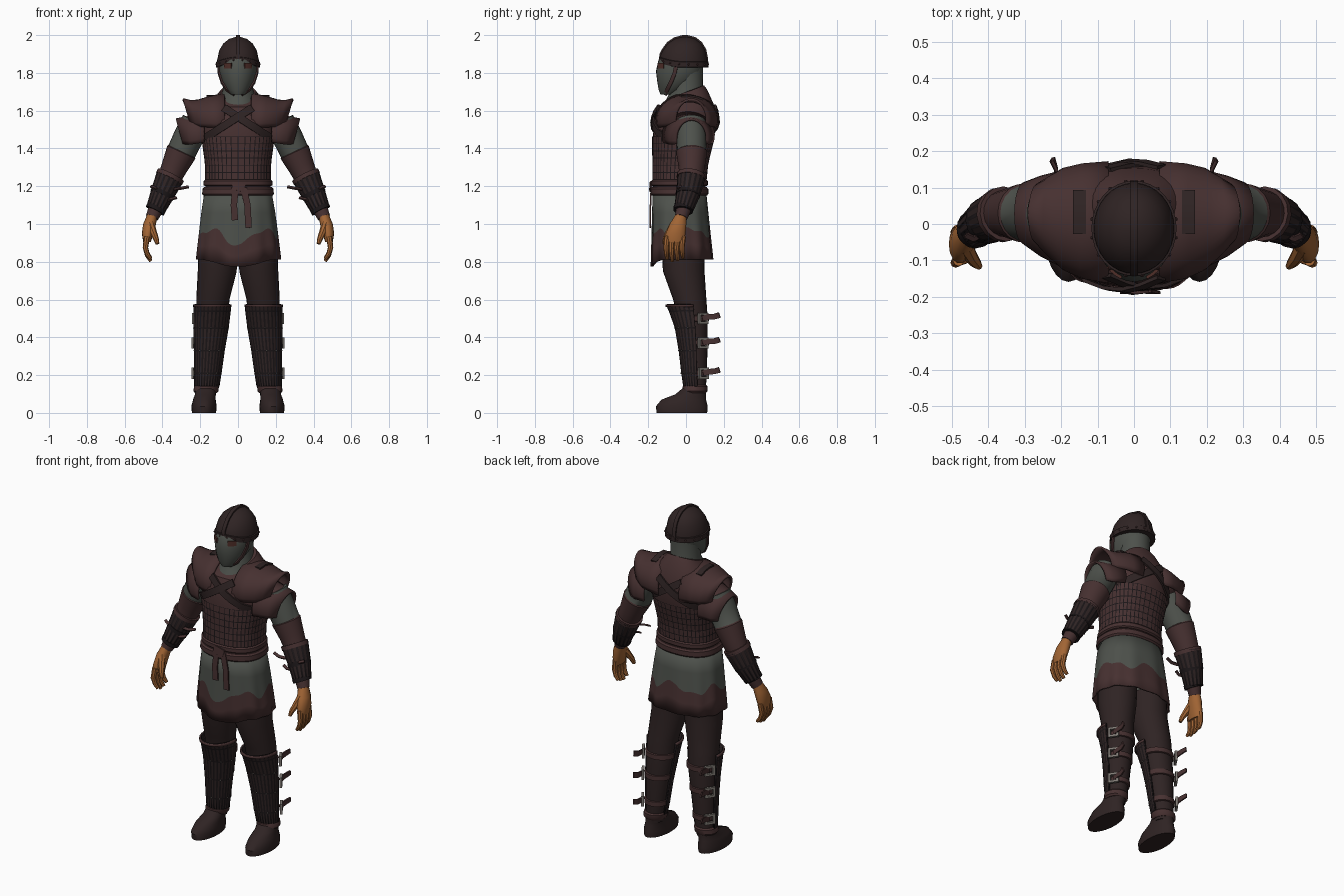
import bpy, bmesh
from math import sin, cos, pi, radians, copysign
from mathutils import Vector

cube = bpy.data.objects.get("Cube")
if cube:
    bpy.data.objects.remove(cube, do_unlink=True)


def colour(name, r, g, b):
    m = bpy.data.materials.new(name)
    m.use_nodes = True
    m.diffuse_color = (r, g, b, 1)
    m.node_tree.nodes["Principled BSDF"].inputs["Base Color"].default_value = (r, g, b, 1)
    return m


LEATHER = colour("maroon leather", .062, .03, .03)
DARK = colour("dark brown leather", .028, .017, .017)
BLACK = colour("black lacing", .011, .008, .009)
CLOTH = colour("grey green cloth", .075, .082, .071)
SKIN = colour("tan skin", .36, .13, .035)
STEEL = colour("dull steel", .22, .2, .18)
RUST = colour("rust red", .08, .028, .022)
parts = []


def finish(name, bm, mats, thick=0):
    mesh = bpy.data.meshes.new(name)
    bm.to_mesh(mesh)
    bm.free()
    for m in mats:
        mesh.materials.append(m)
    ob = bpy.data.objects.new(name, mesh)
    bpy.context.collection.objects.link(ob)
    if thick:
        mod = ob.modifiers.new("thickness", "SOLIDIFY")
        mod.thickness, mod.offset = thick, 0
    parts.append(ob)


def surface(name, f, nu, nv, mats, closed=True, caps=True, pick=None, inset=0, thick=0):
    """Grid surface from f(i, j); inset gives every plate a border in the second colour."""
    bm = bmesh.new()
    vs = [[bm.verts.new(f(i, j)) for i in range(nu)] for j in range(nv)]
    for j in range(nv - 1):
        for i in range(nu if closed else nu - 1):
            k = (i + 1) % nu
            face = bm.faces.new((vs[j][i], vs[j][k], vs[j + 1][k], vs[j + 1][i]))
            face.material_index = pick(j) if pick else 0
    if caps:
        for row, j in ((vs[0], 0), (vs[-1], nv - 2)):
            bm.faces.new(row).material_index = pick(j) if pick else 0
    bmesh.ops.recalc_face_normals(bm, faces=bm.faces[:])
    bm.normal_update()
    if inset:
        rim = bmesh.ops.inset_individual(bm, faces=bm.faces[:], thickness=inset, use_even_offset=True)
        for face in rim["faces"]:
            face.material_index = 1
    finish(name, bm, mats, thick)


def power(v, p):
    return copysign(abs(v) ** p, v)


def rings(name, rows, n, mats, s=1, p=1, lift=None, **kw):
    """Loft of level ellipses (z, cx, cy, rx, ry); lift(a, j) shifts heights."""
    def f(i, j):
        z, cx, cy, rx, ry = rows[j]
        a = 2 * pi * i / n
        return Vector((s * (cx + rx * power(cos(a), p)), cy + ry * power(sin(a), p),
                       z + (lift(a, j) if lift else 0)))
    surface(name, f, n, len(rows), mats, **kw)


def tube(name, pts, n, mats, s=1, grow=0, **kw):
    """Round limb through (x, y, z, radius) points."""
    def f(i, j):
        p = Vector(pts[j][:3])
        t = (Vector(pts[min(j + 1, len(pts) - 1)][:3]) - Vector(pts[max(j - 1, 0)][:3])).normalized()
        u = t.cross(Vector((0, 1, 0))).normalized()
        a = 2 * pi * i / n
        q = p + (u * cos(a) + t.cross(u) * sin(a)) * (pts[j][3] + grow)
        return Vector((s * q.x, q.y, q.z))
    surface(name, f, n, len(pts), mats, **kw)


def ribbon(name, pts, width, thick, mat, centre, s=1):
    """Flat strap along points, facing away from the centre."""
    pts = [Vector(p) for p in pts]
    def f(i, j):
        t = (pts[min(j + 1, len(pts) - 1)] - pts[max(j - 1, 0)]).normalized()
        n = pts[j] - Vector(centre)
        n = (n - t * n.dot(t)).normalized()
        w = t.cross(n)
        q = pts[j] + w * width / 2 * (1, 1, -1, -1)[i] + n * thick / 2 * (1, -1, -1, 1)[i]
        return Vector((s * q.x, q.y, q.z))
    surface(name, f, 4, len(pts), [mat])


def rivets(name, points, r, mat):
    bm = bmesh.new()
    for p in points:
        for v in bmesh.ops.create_icosphere(bm, subdivisions=1, radius=r)["verts"]:
            v.co += Vector(p)
    finish(name, bm, [mat])


def at(rows, z):
    """Ellipse row interpolated at a height (rows run upward)."""
    for a, b in zip(rows, rows[1:]):
        if z <= b[0]:
            break
    t = min(1, max(0, (z - a[0]) / (b[0] - a[0])))
    return [z] + [p + (q - p) * t for p, q in zip(a[1:], b[1:])]


def grown(row, d):
    return [*row[:3], row[3] + d, row[4] + d]


# torso: leather jerkin with a laced plate girdle
P = .85
TORSO = [(1.14, 0, -.035, .178, .14), (1.22, 0, -.035, .17, .138), (1.32, 0, -.03, .17, .143),
         (1.45, 0, -.015, .188, .16), (1.55, 0, -.005, .2, .165), (1.62, 0, .005, .17, .148),
         (1.675, 0, .005, .115, .108), (1.7, 0, .005, .095, .09)]
rings("jerkin", TORSO, 40, [LEATHER], p=P, lift=lambda a, j: .035 * sin(a) * (j > 5))
rings("laced_girdle", [grown(at(TORSO, 1.235 + .038 * k), .005) for k in range(7)], 44,
      [LEATHER, BLACK], p=P, inset=.0025, caps=False)


def torso_point(x, z, side, off):
    _, _, cy, rx, ry = at(TORSO, z)
    return (x, cy + side * (off + ry * (1 - min(1, abs(x / rx)) ** (2 / P)) ** (P / 2)), z)


for side, word in ((-1, "front"), (1, "back")):
    for s in (-1, 1):
        line = [(-.175 + .05 * k, 1.455 + .032 * k) for k in range(6)]
        ribbon(f"{word}_cross_strap", [torso_point(x, z, side, .01 + .003 * s) for x, z in line],
               .04, .01, DARK, (0, 0, 1.54), s)

# belts with knot and hanging ends
for name, lo, hi, d in (("upper_belt", 1.2, 1.235, .012), ("lower_belt", 1.15, 1.195, .014)):
    rings(name, [grown(at(TORSO, lo + (hi - lo) * t), e) for t, e in
                 ((0, d - .008), (.2, d), (.8, d), (1, d - .008))], 40, [LEATHER], p=P)
ribbon("belt_knot", [(-.03, -.182, 1.205), (0, -.188, 1.2), (.035, -.184, 1.19)], .045, .012, LEATHER, (0, 0, 1.19))
for x, low in ((-.022, 1.02), (.05, .98)):
    ribbon("belt_end", [(x * .6, -.184, 1.19), (x, -.188, 1.1), (x + .006, -.189, low)], .034, .008,
           LEATHER, (x, 0, 1.1))


# tunic skirt with wavy dyed hem
def skirt(i, j):
    a = 2 * pi * i / 88
    border = .958 + .022 * sin(5 * a) + .014 * sin(9 * a + 1) - .04 * max(0, -sin(a)) ** 8
    hem = .812 - .038 * max(0, -sin(a)) ** 6
    z = (1.17, 1.06, border, (border + hem) / 2, hem)[j]
    t = (1.17 - z) / .37
    r = 1 + .025 * t * cos(11 * a)
    return Vector(((.174 + .047 * t ** .8) * r * power(cos(a), P),
                   -.035 + .015 * t + (.138 + .022 * t) * r * power(sin(a), P), z))


surface("tunic_skirt", skirt, 88, 5, [CLOTH, LEATHER], caps=False, pick=lambda j: int(j > 1), thick=.008)

# head, neck and cloth hood
HEAD = [(1.685, 0, -.095, .035, .04), (1.71, 0, -.075, .062, .07), (1.76, 0, -.045, .088, .108),
        (1.81, 0, -.035, .1, .124), (1.87, 0, -.025, .1, .12), (1.92, 0, -.01, .08, .1)]
rings("hooded_head", HEAD, 28, [CLOTH])
rings("neck_cloth", [(1.58, 0, -.01, .11, .14), (1.655, 0, -.002, .1, .105), (1.71, 0, .005, .08, .084),
                     (1.83, 0, .005, .084, .085)], 28, [CLOTH])

# helmet: dome, rim, ridge, rivets, chin straps
def brow(a, j=0):
    return .024 * max(0, -sin(a)) ** 2 * (j < 2)


DOME = [(1.835, 0, -.012, .112, .126), (1.87, 0, -.012, .11, .124), (1.92, 0, -.01, .099, .112),
        (1.955, 0, -.008, .078, .089), (1.98, 0, -.005, .047, .055), (1.991, 0, -.005, .01, .012)]
rings("helmet_dome", DOME, 32, [DARK], lift=brow)
rings("helmet_rim", [(z, 0, -.012, .112 + d, .126 + d) for z, d in
                     ((1.828, -.004), (1.83, .005), (1.858, .005), (1.86, 0))], 32, [DARK],
      lift=lambda a, j: brow(a))
ridge = [(0, r[2] - r[4], r[0] + .004 + brow(-pi / 2, j)) for j, r in enumerate(DOME)]
ridge += [(0, r[2] + r[4], r[0] + .004) for r in reversed(DOME)]
ribbon("helmet_ridge", ridge, .022, .01, DARK, (0, -.01, 1.8))
angles = [2 * pi * (k + .5) / 16 for k in range(16)]
rivets("rim_rivets", [(.117 * cos(a), -.012 + .131 * sin(a), 1.845 + brow(a)) for a in angles],
       .006, LEATHER)
for s in (-1, 1):
    eye = [(.1 * cos(a), -.03 + .125 * sin(a), 1.838) for a in map(radians, (-70, -61, -52, -44))]
    ribbon("eye_opening", eye, .028, .008, RUST, (0, -.03, 1.838), s)
    ribbon("chin_strap", [(.104, -.05, 1.85), (.102, -.06, 1.8), (.086, -.08, 1.75), (.06, -.1, 1.71),
                          (.02, -.11, 1.685)], .02, .008, LEATHER, (0, -.05, 1.78), s)

# shoulder guards: rows (x, cy, cz, ry, rz) of overlapping arched plates
GUARDS = [[(.18, .012, 1.47, .135, .12), (.27, .022, 1.455, .105, .11), (.328, .03, 1.455, .08, .098)],
          [(.07, .005, 1.55, .162, .138), (.15, .008, 1.55, .153, .122), (.21, .014, 1.548, .135, .105),
           (.25, .02, 1.55, .11, .1), (.292, .028, 1.555, .08, .105)]]
ARM = [(.22, .025, 1.54, .08), (.262, .028, 1.46, .08), (.298, .03, 1.385, .077), (.3, .03, 1.38, .082),
       (.335, .03, 1.305, .07), (.36, .028, 1.25, .063), (.4, .012, 1.16, .052), (.435, -.012, 1.08, .04),
       (.455, -.026, 1.035, .034)]
LEG = [(.09, .17, .05, .052, .052), (.2, .16, .05, .06, .06), (.35, .15, .04, .071, .074),
       (.5, .137, .035, .084, .08), (.6, .133, .02, .088, .088), (.75, .11, -.012, .103, .11),
       (.88, .105, -.015, .104, .115)]
SHIN = [(.14, .165, .05, .062, .06), (.21, .16, .046, .068, .066), (.33, .152, .042, .077, .076),
        (.45, .143, .034, .089, .088), (.54, .137, .022, .094, .108), (.575, .136, .018, .096, .12)]

for s, word in ((1, "left_"), (-1, "right_")):
    for rows in GUARDS:
        def plate(i, j, rows=rows):
            x, cy, cz, ry, rz = rows[j]
            a = radians(-18 + 216 * i / 20)
            return Vector((s * (x - .045 * (1 - sin(a)) * j / len(rows)), cy - ry * cos(a), cz + rz * sin(a)))
        surface(word + "shoulder_guard", plate, 21, len(rows), [LEATHER], closed=False, caps=False, thick=.012)
    ribbon(word + "shoulder_patch", [(.15, .008 + .157 * cos(a), 1.552 + .127 * sin(a))
           for a in map(radians, (58, 72, 86, 103))], .036, .009, DARK, (.15, 0, 1.5), s)

    # arm: cloth sleeve, leather sleeve, bracer with ties
    tube(word + "sleeve", ARM, 20, [CLOTH, LEATHER], s, pick=lambda j: int(j > 1))
    tube(word + "bracer", ARM[5:8], 16, [DARK, BLACK], s, .008, inset=.005, caps=False, thick=.008)
    for k in (5, 6, 7):
        x, y, z, r = ARM[k]
        tube(word + "bracer_band", [(x - .005, y, z + .01, r), (x + .005, y - .003, z - .01, r)], 16,
             [LEATHER if k == 5 else BLACK], s, .013)
    for z, x0, x1 in ((1.197, .34, .262), (1.14, .38, .325), (1.2, .42, .462)):
        ribbon(word + "bracer_tie", [(x0, -.03, z - .012), ((x0 + x1) / 2, -.04, z - .008), (x1, -.03, z)],
               .016, .008, LEATHER, (x0, .02, z - .1), s)

    # hand
    rings(word + "palm", [(.905, .482, -.058, .02, .048), (.95, .478, -.055, .031, .054),
                          (1.0, .468, -.042, .034, .045), (1.05, .453, -.026, .028, .03)], 14, [SKIN], s)
    for k in range(4):
        y, d = -.1 + .028 * k, .012 * abs(k - 1.3)
        tube(word + "finger", [(.482, y, .935, .016), (.49, y - .006, .875, .0145),
             (.48, y - .003, .832 + d / 2, .0125), (.462, y, .8 + d, .009)], 8, [SKIN], s)
    tube(word + "thumb", [(.465, -.06, 1.0, .024), (.448, -.09, .955, .019), (.434, -.108, .922, .015),
                          (.426, -.116, .895, .01)], 8, [SKIN], s)

    # leg, boot and ankle cuff
    rings(word + "trouser_leg", LEG, 24, [DARK], s)
    rings(word + "boot", [(0, .18, -.022, .064, .134), (.035, .18, -.022, .067, .137), (.07, .178, -.012, .06, .118),
                          (.098, .173, .025, .055, .082), (.14, .168, .05, .056, .056)], 24, [DARK], s)
    rings(word + "ankle_cuff", [(.105, .17, .047, .058, .058), (.115, .17, .047, .066, .066),
                                (.14, .167, .048, .066, .066), (.148, .167, .048, .058, .058)], 24, [LEATHER], s)

    # slatted shin guard
    def shin(i, j, d=0):
        z, cx, cy, rx, ry = SHIN[j]
        a = -pi / 2 + (i / 16 - .5) * 3.5
        return Vector((s * (cx + (rx + d) * cos(a)), cy + (ry + d) * sin(a), z))
    surface(word + "shin_guard", shin, 17, len(SHIN), [DARK, BLACK], closed=False, caps=False,
            inset=.004, thick=.01)
    surface(word + "shin_guard_trim", lambda i, j: shin(i, 5, .001) - Vector((0, 0, .014 * j)), 17, 2,
            [LEATHER], closed=False, caps=False, thick=.01)
    rivets(word + "shin_rivets", [shin(i, j, .006) for j in (1, 2, 3) for i in range(2, 16, 3)], .004, STEEL)

    # calf straps, buckles and loose ends
    for z in (.21, .37, .5):
        _, cx, cy, rx, ry = at(LEG, z)
        rings(word + "calf_strap", [(z + h, cx, cy, rx + d, ry + d) for h, d in
              ((-.017, 0), (-.014, .007), (.014, .007), (.017, 0))], 24, [LEATHER], s)
        a = radians(34)
        out, along = Vector((cos(a), sin(a), 0)), Vector((-sin(a), cos(a), 0))
        base = Vector((cx + rx * cos(a), cy + ry * sin(a), z))
        x, y = (base + out * .012)[:2]

        def frame(i, j):
            half, off = ((.017, .01), (.017, .024), (.03, .024), (.03, .01))[j]
            q = base + out * off + along * half * (1, -1, -1, 1)[i]
            return Vector((s * q.x, q.y, q.z + half * (1, 1, -1, -1)[i]))
        surface(word + "buckle", frame, 4, 4, [STEEL], caps=False)
        ribbon(word + "strap_end", [(x, y, z), (x - .004, y + .03, z + .008), (x - .004, .15, z + .01),
                                    (x + .006, .178, z + .018)], .03, .008, LEATHER, (cx, y, z), s)

# smooth shading with crisp edges
bpy.ops.object.select_all(action="DESELECT")
for ob in parts:
    ob.select_set(True)
bpy.context.view_layer.objects.active = parts[0]
bpy.ops.object.shade_smooth_by_angle(angle=radians(38))
